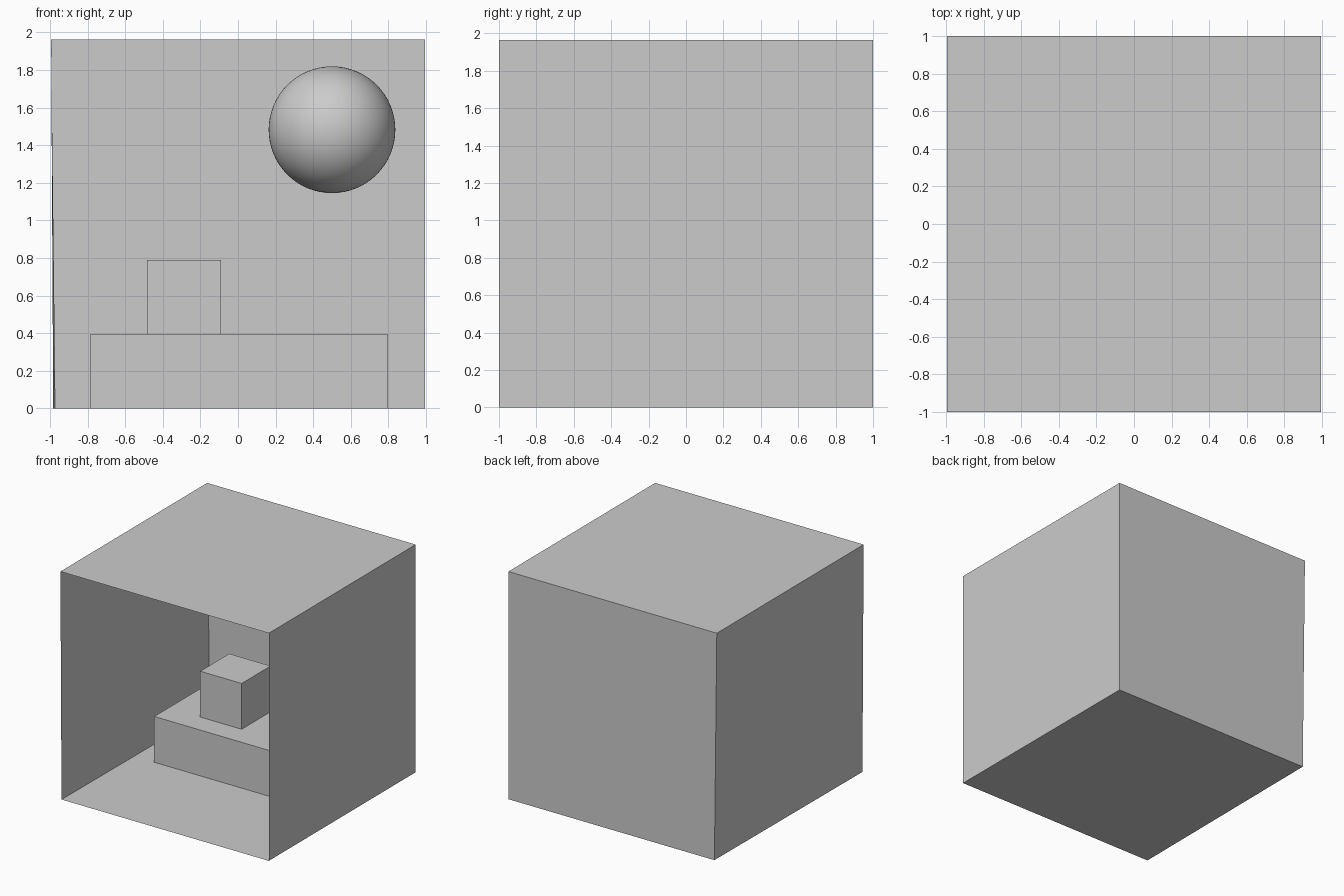
import bpy
from mathutils import Vector

cube = bpy.data.objects.get("Cube")
if cube:
    bpy.data.objects.remove(cube, do_unlink=True)

# Single matte grey
grey = bpy.data.materials.new("matte_grey")
grey.use_nodes = True
colour = (0.6, 0.6, 0.6, 1)
grey.diffuse_color = colour
grey.node_tree.nodes["Principled BSDF"].inputs["Base Color"].default_value = colour

W, D, H = 0.994, 1.0, 1.963   # room half width, half depth, height
UNIT = 0.395                  # edge of the small block
CENTRE_Y = 0.375              # contents share one depth line


def panel(name, corners):
    """Thin flat wall through four corners, facing into the room."""
    mesh = bpy.data.meshes.new(name)
    mesh.from_pydata(corners, [], [range(4)])
    mesh.materials.append(grey)
    obj = bpy.data.objects.new(name, mesh)
    bpy.context.collection.objects.link(obj)
    face = mesh.polygons[0]
    if face.normal.dot(Vector((0, 0, H / 2)) - face.center) < 0:
        mesh.flip_normals()


def block(name, size, x, base):
    """Box resting on the given height."""
    bpy.ops.mesh.primitive_cube_add(size=1, location=(x, CENTRE_Y, base + size[2] / 2))
    obj = bpy.context.object
    obj.name = name
    obj.scale = size
    bpy.ops.object.transform_apply(location=False, rotation=False, scale=True)
    obj.data.materials.append(grey)


# Room corners; the right-hand wall leans slightly inward at its foot
floor = [(-0.983, -D, 0), (W, -D, 0), (W, D, 0), (-0.971, D, 0)]
top = [(-W, -D, H), (W, -D, H), (W, D, H), (-W, D, H)]

# Room shell, open at the front
panel("floor", floor)
panel("ceiling", top)
for name, a, b in (("left_wall", 1, 2), ("back_wall", 2, 3), ("right_wall", 3, 0)):
    panel(name, [floor[a], floor[b], top[b], top[a]])

# Stacked blocks
block("wide_block", (4 * UNIT, 2 * UNIT, UNIT), 0.005, 0)
block("small_block", (UNIT, UNIT, UNIT), -0.287, UNIT)

# Floating ball
bpy.ops.mesh.primitive_uv_sphere_add(segments=64, ring_count=32, radius=0.337,
                                     location=(0.5, CENTRE_Y, 1.482))
ball = bpy.context.object
ball.name = "ball"
ball.data.materials.append(grey)
bpy.ops.object.shade_smooth()
